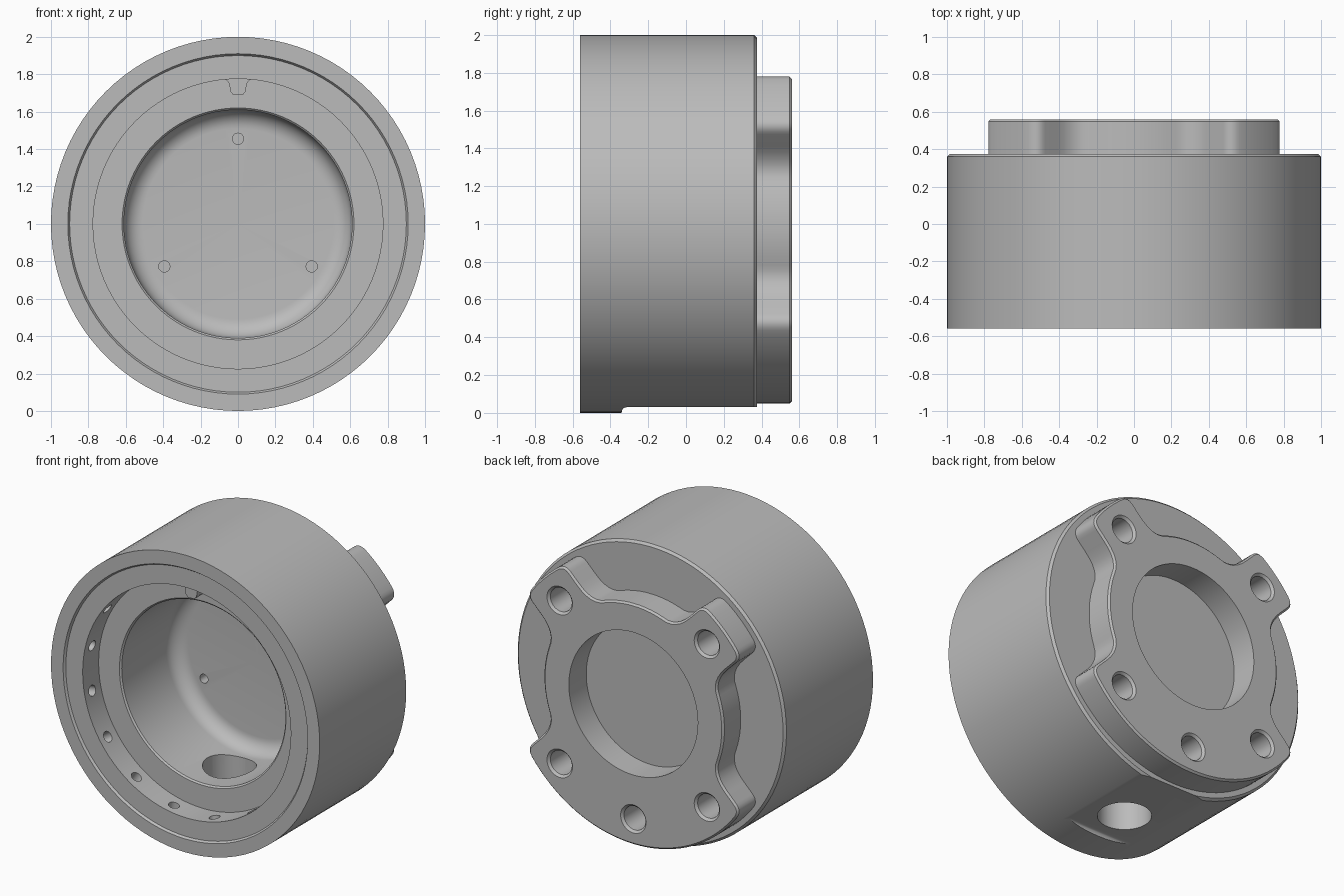
import bpy, bmesh
from math import sin, cos, radians, pi, asin, degrees
from mathutils import Matrix, Vector

cube = bpy.data.objects.get("Cube")
if cube:
    bpy.data.objects.remove(cube)

grey = bpy.data.materials.new("machined_grey")
grey.use_nodes = True
grey.diffuse_color = (0.5, 0.5, 0.5, 1)
for node in grey.node_tree.nodes:
    if node.type == 'BSDF_PRINCIPLED':
        node.inputs["Base Color"].default_value = grey.diffuse_color

AXIS_Z = 1.0          # height of the housing's axis, which runs along y
BACK = 0.375          # rear face of the main body
SEAM = -0.375         # joint between body and front ring
EAR_R, HUB_R, EAR_HALF = 0.95, 0.67, 0.2
BOLT_R = 0.775


def lathe(bm, profile, centre=(0, AXIS_Z), n=96):
    """Spin a closed (radius, y) profile about an axis parallel to y."""
    rings = []
    for i in range(n):
        a = 2 * pi * i / n
        rings.append([bm.verts.new((centre[0] + r * cos(a), y, centre[1] + r * sin(a)))
                      for r, y in profile])
    m = len(profile)
    for i in range(n):
        p, q = rings[i], rings[(i + 1) % n]
        for j in range(m):
            k = (j + 1) % m
            if profile[j][0] or profile[k][0]:
                bm.faces.new((p[j], p[k], q[k], q[j]))
    bmesh.ops.remove_doubles(bm, verts=bm.verts, dist=1e-6)


def prism(bm, outline, y0, y1):
    """Extrude an outline in the x-z plane; returns the rear face."""
    face = bm.faces.new([bm.verts.new((x, y0, AXIS_Z + z)) for x, z in outline])
    new = bmesh.ops.extrude_face_region(bm, geom=[face])["geom"]
    bmesh.ops.translate(bm, vec=(0, y1 - y0, 0),
                        verts=[g for g in new if isinstance(g, bmesh.types.BMVert)])
    return [g for g in new if isinstance(g, bmesh.types.BMFace)][0]


def cylinder(bm, radius, start, end, n=32):
    start, end = Vector(start), Vector(end)
    d = end - start
    mat = Matrix.Translation((start + end) / 2) @ d.to_track_quat('Z', 'Y').to_matrix().to_4x4()
    bmesh.ops.create_cone(bm, cap_ends=True, segments=n, radius1=radius,
                          radius2=radius, depth=d.length, matrix=mat)


def finish(bm, name):
    bmesh.ops.recalc_face_normals(bm, faces=bm.faces)
    mesh = bpy.data.meshes.new(name)
    bm.to_mesh(mesh)
    bm.free()
    obj = bpy.data.objects.new(name, mesh)
    bpy.context.collection.objects.link(obj)
    mesh.materials.append(grey)
    return obj


def carve(obj, cutters):
    for c in cutters:
        mod = obj.modifiers.new("cut", 'BOOLEAN')
        mod.operation, mod.solver, mod.object = 'DIFFERENCE', 'EXACT', c
    bpy.context.view_layer.update()
    deps = bpy.context.evaluated_depsgraph_get()
    mesh = bpy.data.meshes.new_from_object(obj.evaluated_get(deps))
    obj.modifiers.clear()
    obj.data = mesh


def smooth(obj):
    bpy.ops.object.select_all(action='DESELECT')
    obj.select_set(True)
    bpy.context.view_layer.objects.active = obj
    bpy.ops.object.shade_smooth_by_angle(angle=radians(28))


def polar(r, deg):
    return Vector((r * cos(radians(deg)), r * sin(radians(deg))))


def rounded(a, corner, b, n=6):
    return [a * (1 - t) ** 2 + corner * 2 * t * (1 - t) + b * t * t
            for t in (i / n for i in range(n + 1))]


# main body with filleted bore
fillet = [(0.51 + 0.1 * cos(a), 0.1 + 0.1 * sin(a)) for a in (pi / 2 * i / 8 for i in range(9))]
bm = bmesh.new()
lathe(bm, [(0, BACK), (0.985, BACK), (1, BACK - 0.015), (1, SEAM), (0.62, SEAM),
           (0.61, SEAM + 0.01)] + fillet + [(0, 0.2)])
body = finish(bm, "main_body")

# front ring with stepped face
bm = bmesh.new()
lathe(bm, [(1, -0.56), (1, SEAM), (0.775, SEAM), (0.775, -0.545), (0.9, -0.545), (0.91, -0.56)])
ring = finish(bm, "front_ring")

# locating tab inside the ring
half = [(0.09, 0.78), (0.06, 0.768), (0.046, 0.75), (0.042, 0.71), (0.025, 0.688)]
bm = bmesh.new()
prism(bm, half + [(-x, z) for x, z in reversed(half)], -0.5, SEAM)
tab = finish(bm, "locating_tab")

# rear mounting plate: four ears, lower pair joined by a full arc
tip = polar(EAR_R, degrees(asin(EAR_HALF / EAR_R)))
root = polar(HUB_R, degrees(asin(EAR_HALF / HUB_R)))
side = [polar(EAR_R, a) for a in (0, 3, 6)]
side += rounded(polar(EAR_R, 8.5), tip, Vector((0.87, EAR_HALF)))
side += rounded(Vector((0.78, EAR_HALF)), root, polar(HUB_R, 26))
side += [polar(HUB_R, a) for a in (30, 34, 38, 42)]
gap = side + [Vector((p.y, p.x)) for p in reversed(side[1:])]
outline = []
for ear in (-45, 45, 135):
    spin = Matrix.Rotation(radians(ear), 2)
    outline += [spin @ p for p in gap]
outline += [polar(EAR_R, a) for a in range(225, 315, 3)]
bm = bmesh.new()
rear = prism(bm, outline, BACK, 0.56)
bmesh.ops.bevel(bm, geom=list(rear.edges), offset=0.012, segments=1, affect='EDGES')
plate = finish(bm, "mounting_plate")

# cutters: bolt holes, plate opening, port, bottom flat and small holes
bm = bmesh.new()
for a in (45, 135, 225, 270, 315):
    p = polar(BOLT_R, a)
    lathe(bm, [(0, 0.22), (0.08, 0.22), (0.08, 0.545), (0.095, 0.56), (0.095, 0.6), (0, 0.6)],
          (p.x, AXIS_Z + p.y), 32)
bolts = finish(bm, "bolt_cutter")

bm = bmesh.new()
cylinder(bm, 0.48, (0, 0.3, AXIS_Z), (0, 0.7, AXIS_Z), 96)
opening = finish(bm, "opening_cutter")

bm = bmesh.new()
cylinder(bm, 0.165, (0, -0.09, -0.1), (0, -0.09, 0.6), 48)
for a in (90, 210, 330):
    p = polar(0.455, a)
    cylinder(bm, 0.03, (p.x, 0.15, AXIS_Z + p.y), (p.x, 0.28, AXIS_Z + p.y), 20)
ports = finish(bm, "port_cutter")

bm = bmesh.new()
bmesh.ops.create_cube(bm, size=1, matrix=Matrix.Translation((0, 0.085, -0.085))
                      @ Matrix.Diagonal((0.9, 0.85, 0.23, 1)))
edge = [e for e in bm.edges if all(v.co.z > 0 and v.co.y < 0 for v in e.verts)]
bmesh.ops.bevel(bm, geom=edge, offset=0.025, segments=4, profile=0.5, affect='EDGES')
flat = finish(bm, "flat_cutter")

bm = bmesh.new()
for i in range(16):
    d = polar(1, 22.5 * (i + 0.5))
    cylinder(bm, 0.035, (0.7 * d.x, -0.465, AXIS_Z + 0.7 * d.y),
             (0.88 * d.x, -0.465, AXIS_Z + 0.88 * d.y), 20)
radial = finish(bm, "radial_cutter")

carve(body, [flat, ports, bolts])
carve(plate, [opening, bolts])
carve(ring, [radial])
for c in (bolts, opening, ports, flat, radial):
    bpy.data.objects.remove(c)
for part in (body, ring, tab, plate):
    smooth(part)
